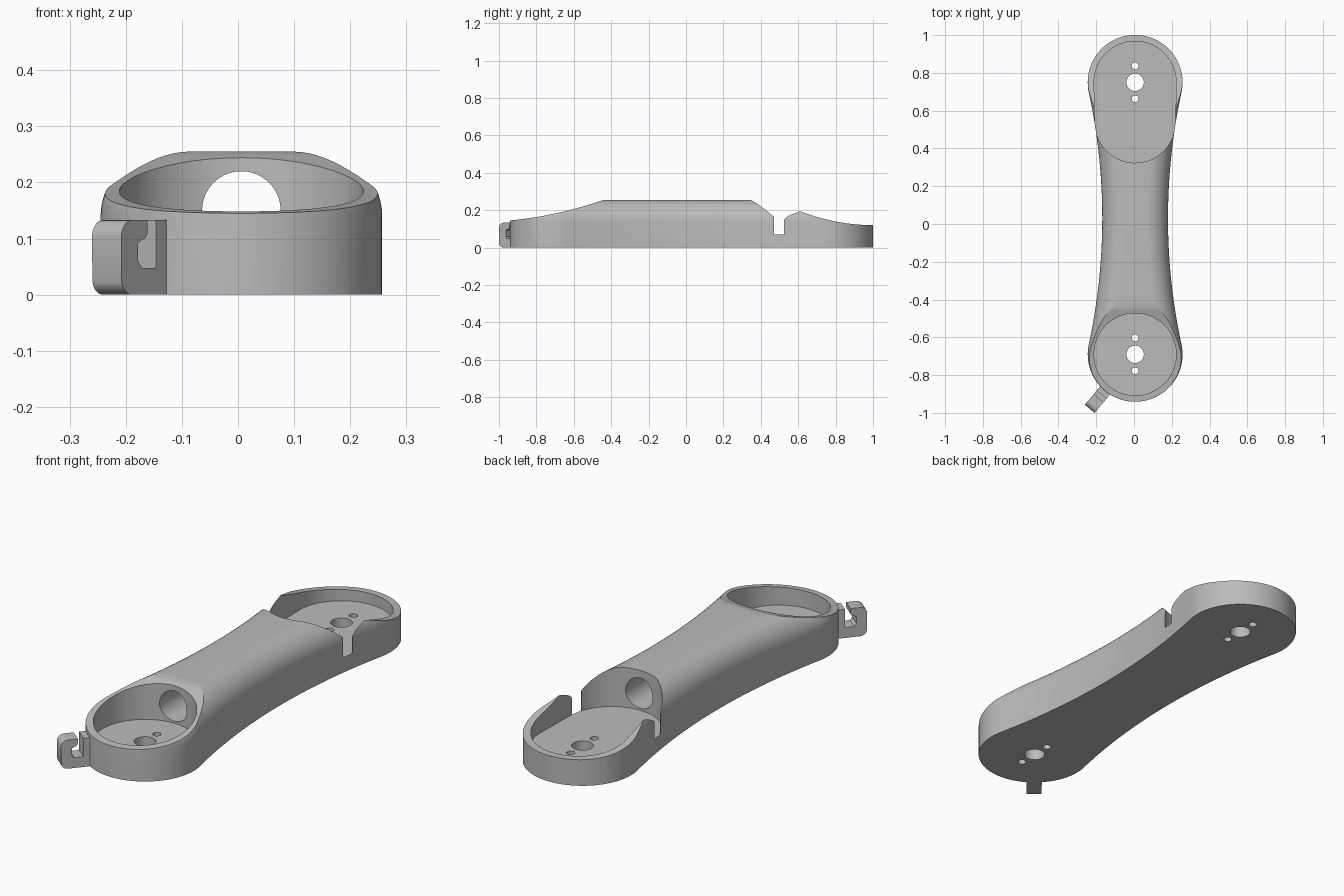
import bpy, bmesh, math
from mathutils import Vector

cube = bpy.data.objects.get("Cube")
if cube:
    bpy.data.objects.remove(cube)

CX, REAR, FRONT = 0.006, 0.75, -0.69     # axis and the two end centres
END_R, NECK_W = 0.251, 0.174             # end radius, neck half width
MID, HALF = (REAR + FRONT) / 2, (REAR - FRONT) / 2
NECK_R = (NECK_W**2 + HALF**2 - END_R**2) / (2 * (END_R - NECK_W))
NECK_X = NECK_R + NECK_W
PHI = math.atan2(HALF, NECK_X)
WALL, TOP, FLOOR = 0.14, 0.255, 0.07

grey = bpy.data.materials.new("plain grey")
grey.use_nodes = True
grey.diffuse_color = (0.5, 0.5, 0.5, 1)
grey.node_tree.nodes["Principled BSDF"].inputs["Base Color"].default_value = (0.5, 0.5, 0.5, 1)


def arc(x, y, r, a0, a1, n):
    """Points along an arc, without its last point."""
    return [(x + r * math.cos(a0 + (a1 - a0) * i / n),
             y + r * math.sin(a0 + (a1 - a0) * i / n)) for i in range(n)]


def outline(inset):
    """Dog-bone outline of the arm, moved inwards by inset."""
    r, n, pi = END_R - inset, NECK_R + inset, math.pi
    return (arc(CX, REAR, r, -PHI, pi + PHI, 56)
            + arc(CX - NECK_X, MID, n, PHI, -PHI, 32)
            + arc(CX, FRONT, r, pi - PHI, 2 * pi + PHI, 56)
            + arc(CX + NECK_X, MID, n, pi + PHI, pi - PHI, 32))


def finish(bm, name):
    bmesh.ops.recalc_face_normals(bm, faces=bm.faces)
    mesh = bpy.data.meshes.new(name)
    bm.to_mesh(mesh)
    bm.free()
    obj = bpy.data.objects.new(name, mesh)
    bpy.context.collection.objects.link(obj)
    return obj


def prism(name, points, direction):
    bm = bmesh.new()
    face = bm.faces.new([bm.verts.new(p) for p in points])
    ext = bmesh.ops.extrude_face_region(bm, geom=[face])
    verts = [v for v in ext["geom"] if isinstance(v, bmesh.types.BMVert)]
    bmesh.ops.translate(bm, verts=verts, vec=direction)
    return finish(bm, name)


def upright(name, plan, z0, z1):
    return prism(name, [(x, y, z0) for x, y in plan], (0, 0, z1 - z0))


def disc(x, y, r, n=64):
    return arc(x, y, r, 0, 2 * math.pi, n)


# Arm: stacked outlines with a rounded upper edge
bm = bmesh.new()
fillet = TOP - WALL
steps = 14
levels = [(0, 0)] + [(fillet * (1 - math.cos(a)), WALL + fillet * math.sin(a))
                     for a in (math.pi / 2 * i / steps for i in range(steps + 1))]
rings = [[bm.verts.new((x, y, z)) for x, y in outline(d)] for d, z in levels]
for low, high in zip(rings, rings[1:]):
    for i in range(len(low)):
        j = (i + 1) % len(low)
        bm.faces.new((low[i], low[j], high[j], high[i]))
bm.faces.new(rings[0])
bm.faces.new(rings[-1])
arm = finish(bm, "arm")

cutters = []

# Sloping tops of both ends
front_curve = [(FRONT - END_R + t, 0.145 + 0.093 * t + 0.253 * t * t)
               for t in (-0.06 + 0.58 * i / 28 for i in range(29))]
rear_curve = [(1 - t, 0.12 + 0.485 * t * t)
              for t in (-0.06 + 0.62 * i / 28 for i in range(29))]
for name, curve in (("front_slope", front_curve), ("rear_slope", rear_curve)):
    profile = curve + [(curve[-1][0], 0.4), (curve[0][0], 0.4)]
    cutters.append(prism(name, [(-0.5, y, z) for y, z in profile], (1, 0, 0)))

# Round front pocket, long rear pocket and the gap in its walls
cutters.append(upright("front_pocket", disc(CX, FRONT, 0.2175, 96), FLOOR, 0.5))
stadium = (arc(CX, REAR, 0.2175, 0, math.pi, 48) + [(CX - 0.2175, REAR)]
           + arc(CX, 0.537, 0.213, math.pi, 2 * math.pi, 48) + [(CX + 0.213, 0.537)])
cutters.append(upright("rear_pocket", stadium, FLOOR, 0.5))
gap = [(-0.4, 0.47), (0.4, 0.47), (0.4, 0.525), (-0.4, 0.525)]
cutters.append(upright("wall_gap", gap, FLOOR, 0.5))

# Lengthwise tunnel
cutters.append(prism("tunnel", [(x, -0.56, z) for x, z in disc(CX, 0.15, 0.07)], (0, 1.1, 0)))

# Shaft and screw holes through both floors
for y in (REAR, FRONT):
    for offset, r in ((0, 0.046), (0.087, 0.018), (-0.087, 0.018)):
        cutters.append(upright("hole", disc(CX, y + offset, r, 32), -0.1, 0.3))

for cutter in cutters:
    cutter.hide_render = True
    mod = arm.modifiers.new(cutter.name, "BOOLEAN")
    mod.operation, mod.solver, mod.object = "DIFFERENCE", "EXACT", cutter
bpy.context.view_layer.update()
graph = bpy.context.evaluated_depsgraph_get()
cut_mesh = bpy.data.meshes.new_from_object(arm.evaluated_get(graph))
arm.modifiers.clear()
arm.data = cut_mesh
for cutter in cutters:
    bpy.data.objects.remove(cutter)

# Hook on the front end: side profile as distance from the end centre and height
up, quarter = math.pi, math.pi / 2
profile = ([(0.24, 0), (0.345, 0)] + arc(0.345, 0.03, 0.03, -quarter, 0, 6)[1:]
           + arc(0.345, 0.103, 0.03, 0, quarter, 6) + [(0.345, 0.133), (0.302, 0.133)]
           + arc(0.317, 0.113, 0.015, up, up + quarter, 6)
           + [(0.317, 0.098), (0.328, 0.092), (0.328, 0.06), (0.318, 0.048),
              (0.278, 0.048), (0.278, 0.133), (0.24, 0.133)])
out = Vector((-0.64, -0.768, 0))
side = Vector((0.768, -0.64, 0))
base = Vector((CX, FRONT, 0)) - side * 0.034
hook = prism("cable_hook", [base + out * d + Vector((0, 0, z)) for d, z in profile], side * 0.068)

# Colour and shading
for obj in (arm, hook):
    obj.data.materials.clear()
    obj.data.materials.append(grey)
    for poly in obj.data.polygons:
        poly.material_index = 0
    bpy.ops.object.select_all(action="DESELECT")
    obj.select_set(True)
    bpy.context.view_layer.objects.active = obj
    bpy.ops.object.shade_smooth_by_angle(angle=math.radians(25))
